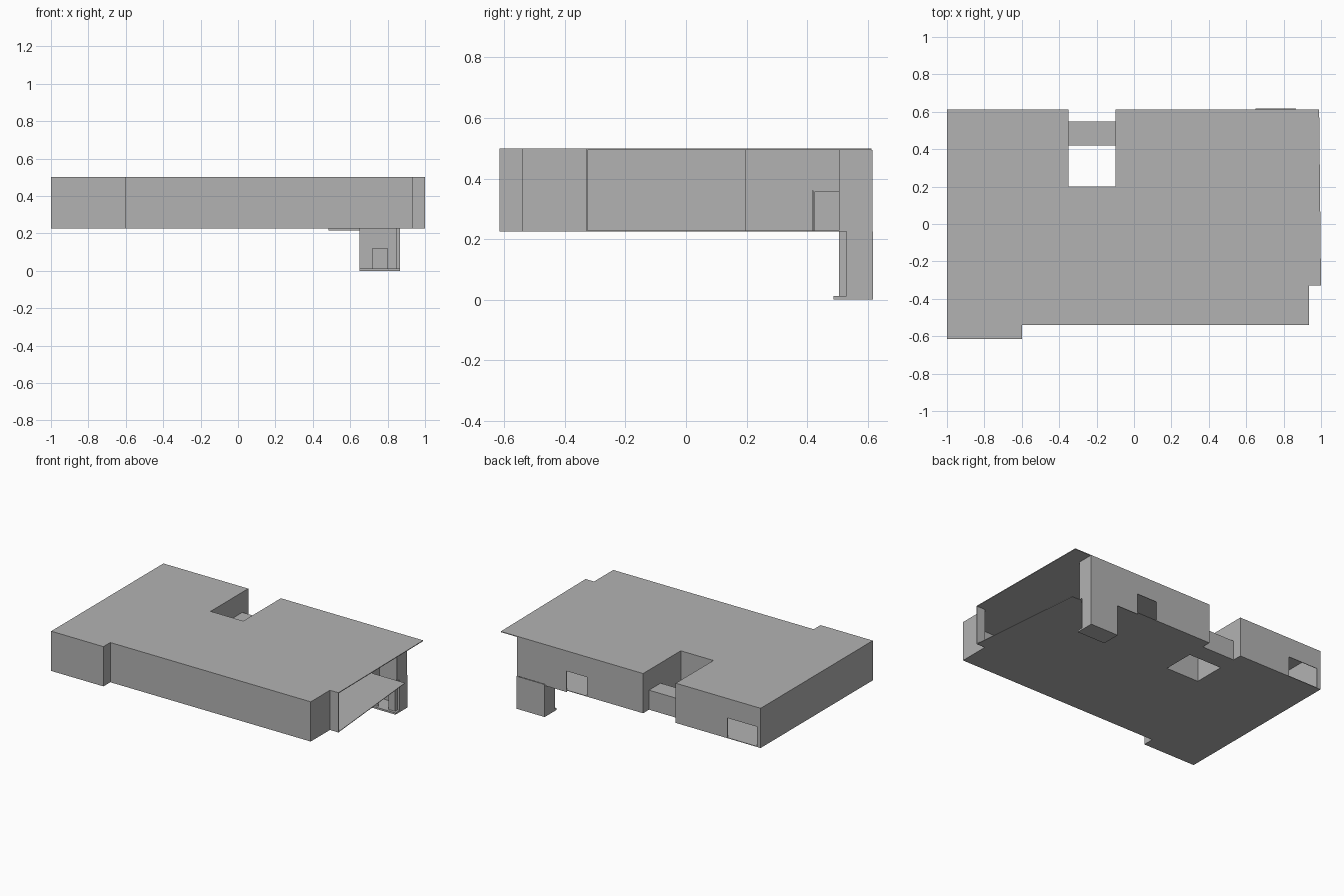
import bpy, bmesh
from mathutils import Vector

cube = bpy.data.objects.get("Cube")
if cube:
    bpy.data.objects.remove(cube, do_unlink=True)

GREY = (0.45, 0.45, 0.45, 1)
mat = bpy.data.materials.new("plain grey")
mat.use_nodes = True
mat.diffuse_color = GREY
mat.node_tree.nodes["Principled BSDF"].inputs["Base Color"].default_value = GREY

FLOOR, CEIL, TOP, DOOR = 0.225, 0.495, 0.5, 0.36
T = 0.004  # wall thickness


def finish(name, bm):
    bmesh.ops.recalc_face_normals(bm, faces=bm.faces)
    mesh = bpy.data.meshes.new(name)
    bm.to_mesh(mesh)
    bm.free()
    mesh.materials.append(mat)
    obj = bpy.data.objects.new(name, mesh)
    bpy.context.collection.objects.link(obj)
    return obj


def prism(bm, outline, z0, z1):
    """Extrude a plan outline from z0 to z1."""
    face = bm.faces.new([bm.verts.new((x, y, z0)) for x, y in outline])
    top = bmesh.ops.extrude_face_region(bm, geom=[face])["geom"]
    verts = [v for v in top if isinstance(v, bmesh.types.BMVert)]
    bmesh.ops.translate(bm, verts=verts, vec=(0, 0, z1 - z0))


def slab(name, outline, z0, z1):
    bm = bmesh.new()
    prism(bm, outline, z0, z1)
    return finish(name, bm)


def wall(bm, a, b, z0, z1):
    """Thin upright wall on the left-hand side of the line a-b."""
    a, b = Vector(a), Vector(b)
    d = (b - a).normalized()
    n = Vector((-d.y, d.x)) * T
    prism(bm, [a, b, b + n, a + n], z0, z1)


def walls(name, path, z0, z1):
    bm = bmesh.new()
    for a, b in zip(path, path[1:]):
        wall(bm, a, b, z0, z1)
    return finish(name, bm)


def door_wall(name, a, b, start, end, z0, z1, head):
    """Wall with a door opening between two fractions of its length."""
    bm = bmesh.new()
    a, b = Vector(a), Vector(b)
    p, q = a.lerp(b, start), a.lerp(b, end)
    wall(bm, a, p, z0, z1)
    wall(bm, p, q, head, z1)
    wall(bm, q, b, z0, z1)
    return finish(name, bm)


# Shared plan: front edge with its two steps, and the rear recess
front = [(-1, -0.615), (-0.6, -0.615), (-0.6, -0.54), (0.935, -0.54),
         (0.935, -0.33), (1, -0.33)]
recess = [(-0.1, 0.612), (-0.1, 0.2), (-0.35, 0.2), (-0.35, 0.612)]
back_left = (-1, 0.612)

# Roof and floor plates
slab("roof", front + [(0.99, 0.612)] + recess + [back_left], CEIL, TOP)
stair_hole = [(0.925, 0.505), (0.65, 0.505), (0.65, 0.612)]
slab("floor", front + stair_hole + recess + [back_left], FLOOR, FLOOR + T)

# Outer walls
walls("front_wall", front, FLOOR, CEIL)
walls("end_wall", [back_left, front[0]], FLOOR, CEIL)
walls("recess_wall", recess[1:], FLOOR, CEIL)
door_wall("recess_door_wall", recess[0], recess[1], 0.16, 0.47,
          FLOOR, CEIL, DOOR)
door_wall("back_wall_short", recess[3], back_left, 0.61, 0.955,
          FLOOR, CEIL, DOOR + 0.005)
door_wall("back_wall_long", (0.865, 0.612), recess[0], 0.394, 0.554,
          FLOOR, CEIL, DOOR)
walls("back_wall_sill", [(0.65, 0.612), (0.485, 0.612)], 0.215, FLOOR)

# Low covered link across the recess
link = [(-0.35, 0.42), (-0.1, 0.42), (-0.1, 0.547), (-0.35, 0.547)]
slab("link_roof", link, DOOR - T, DOOR)
slab("link_floor", link, FLOOR, FLOOR + T)
walls("link_front_wall", link[:2], FLOOR, DOOR)
walls("link_back_wall", link[2:], FLOOR, DOOR)

# Stair shaft: side wall above the floor, open box with a door below it
walls("shaft_upper_wall", [(0.865, 0.505), (0.865, 0.615)], FLOOR, CEIL)
walls("shaft_side_walls", [(0.85, 0.505), (0.85, 0.53), (0.865, 0.53),
                           (0.865, 0.617), (0.65, 0.617), (0.65, 0.505)],
      0.01, FLOOR)
door_wall("shaft_front_wall", (0.65, 0.505), (0.85, 0.505), 0.35, 0.75,
          0.01, FLOOR, 0.12)
slab("shaft_base", [(0.65, 0.487), (0.865, 0.487), (0.865, 0.617),
                    (0.65, 0.617)], 0, 0.012)
